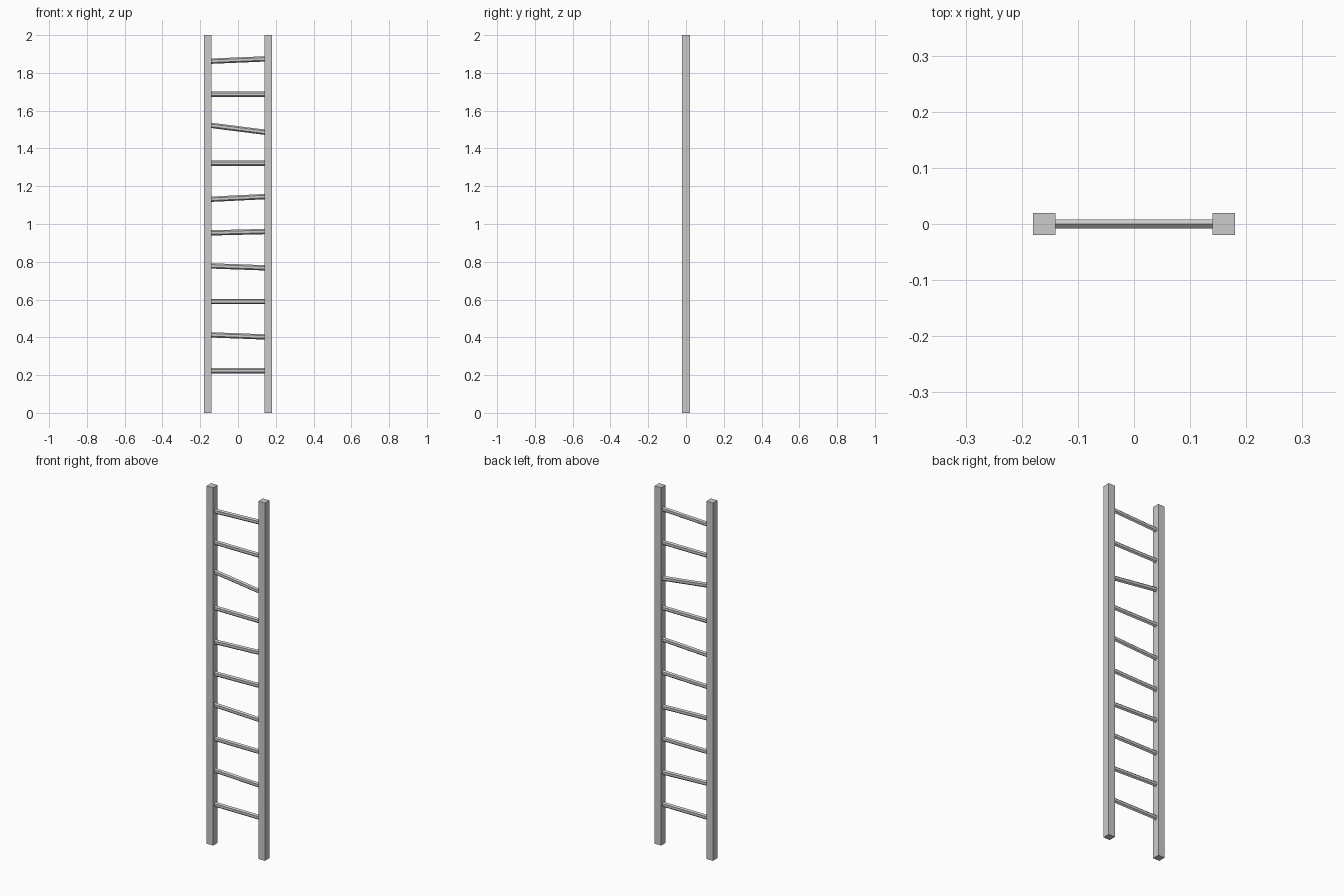
import bpy, bmesh
from mathutils import Vector

if "Cube" in bpy.data.objects:
    bpy.data.objects.remove(bpy.data.objects["Cube"])


def prism(name, start, end, section):
    """Sweep a cross-section of offset vectors from start to end."""
    bm = bmesh.new()
    a, b = ([bm.verts.new(Vector(p) + Vector(s)) for s in section] for p in (start, end))
    n = len(section)
    for i in range(n):
        j = (i + 1) % n
        bm.faces.new((a[i], a[j], b[j], b[i]))
    bm.faces.new(a[::-1])
    bm.faces.new(b)
    bmesh.ops.recalc_face_normals(bm, faces=bm.faces)
    mesh = bpy.data.meshes.new(name)
    bm.to_mesh(mesh)
    bm.free()
    obj = bpy.data.objects.new(name, mesh)
    bpy.context.collection.objects.link(obj)


# Side rails
h = 0.02
square = [(-h, -h, 0), (h, -h, 0), (h, h, 0), (-h, h, 0)]
for side, x in (("left", -0.16), ("right", 0.16)):
    prism(side + "_rail", (x, 0, 0), (x, 0, 2), square)

# Rungs, slightly crooked: (left height, right height)
rungs = [(0.223, 0.223), (0.413, 0.402), (0.590, 0.590), (0.778, 0.768),
         (0.953, 0.960), (1.131, 1.145), (1.321, 1.321), (1.522, 1.486),
         (1.687, 1.687), (1.862, 1.874)]
w, t = 0.008, 0.014
hexagon = [(0, 0, t), (0, w, t / 2), (0, w, -t / 2), (0, 0, -t), (0, -w, -t / 2), (0, -w, t / 2)]
for i, (zl, zr) in enumerate(rungs):
    prism(f"rung_{i + 1}", (-0.142, 0, zl), (0.142, 0, zr), hexagon)
